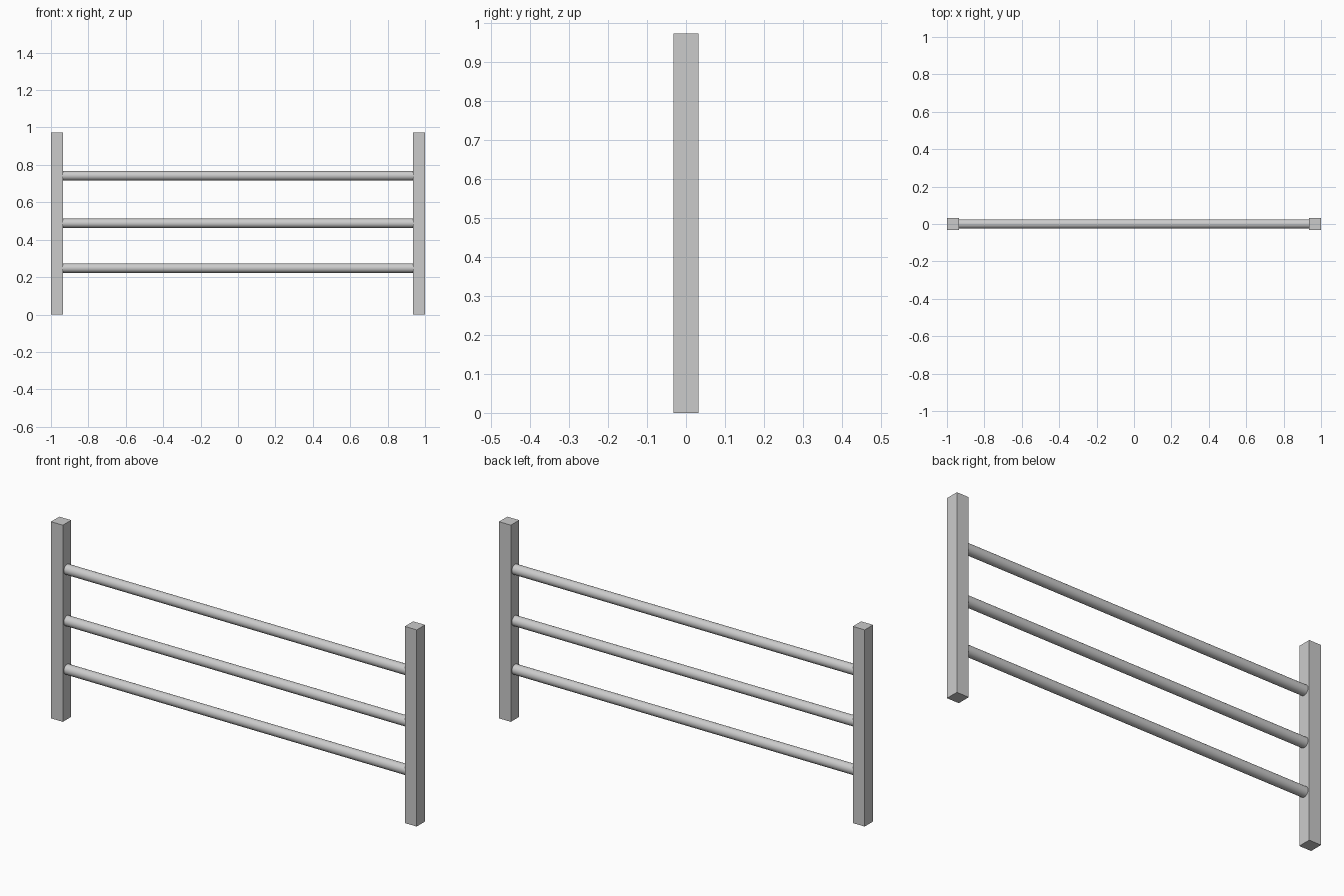
import bpy
import math

if "Cube" in bpy.data.objects:
    bpy.data.objects.remove(bpy.data.objects["Cube"])

POST_W = 0.065
POST_H = 0.972
POST_X = 1 - POST_W / 2
RAIL_R = 0.025
RAIL_HALF = 1 - POST_W + 0.01  # ends sit slightly inside the posts


def post(name, x):
    bpy.ops.mesh.primitive_cube_add(size=1, location=(x, 0, POST_H / 2))
    ob = bpy.context.object
    ob.name = name
    ob.scale = (POST_W, POST_W, POST_H)
    bpy.ops.object.transform_apply(location=False, rotation=False, scale=True)


def rail(name, z):
    bpy.ops.mesh.primitive_cylinder_add(
        vertices=32, radius=RAIL_R, depth=2 * RAIL_HALF,
        location=(0, 0, z), rotation=(0, math.pi / 2, 0))
    bpy.context.object.name = name
    bpy.ops.object.shade_smooth_by_angle(angle=math.radians(40))


# Square end posts
post("left_post", -POST_X)
post("right_post", POST_X)

# Round horizontal rails
for name, z in (("lower_rail", 0.248), ("middle_rail", 0.488), ("upper_rail", 0.742)):
    rail(name, z)
